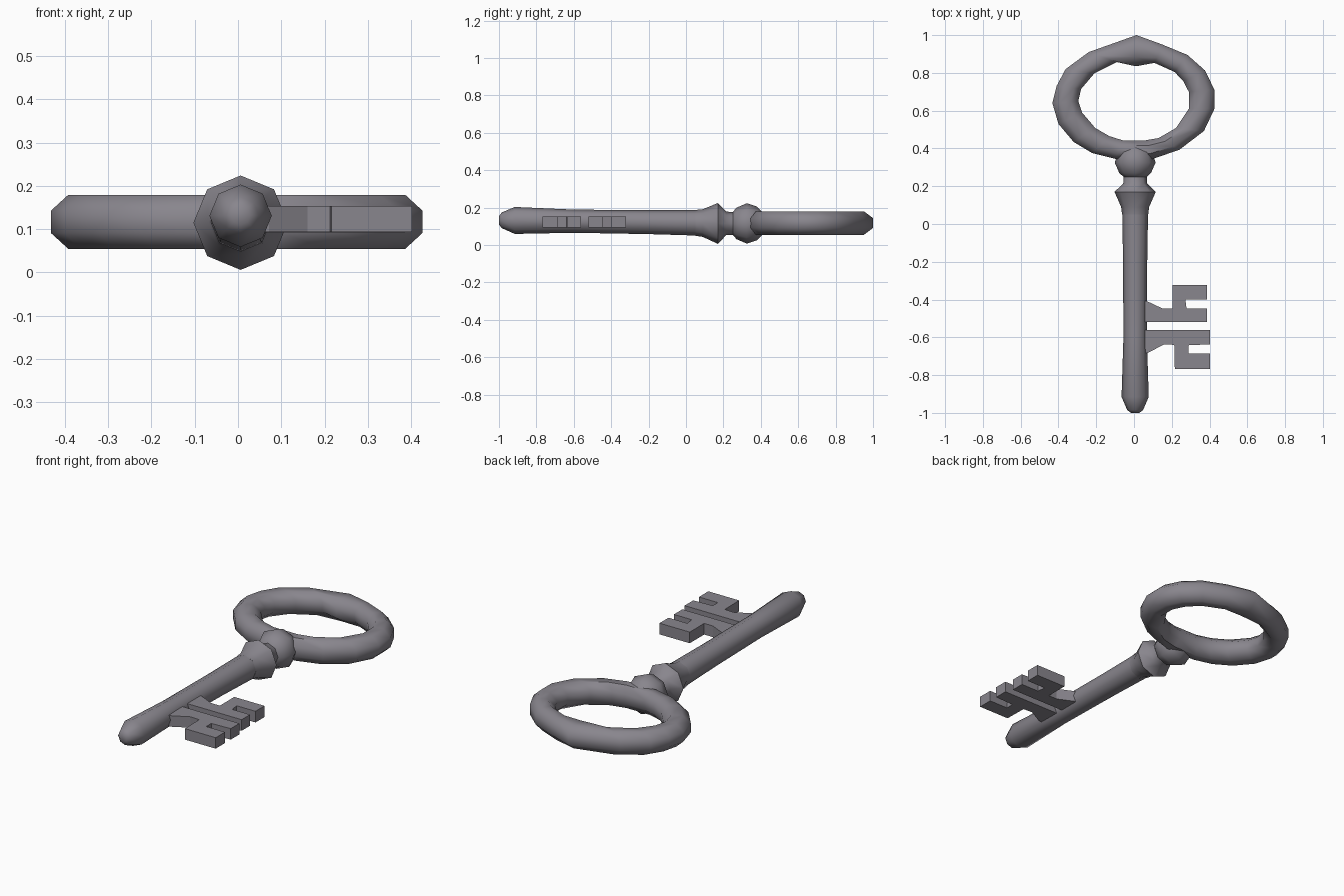
import bpy, bmesh, math
from mathutils import Vector

if "Cube" in bpy.data.objects:
    bpy.data.objects.remove(bpy.data.objects["Cube"])

iron = bpy.data.materials.new("dull grey iron")
iron.diffuse_color = (0.25, 0.238, 0.268, 1)
iron.use_nodes = True
iron.node_tree.nodes["Principled BSDF"].inputs["Base Color"].default_value = iron.diffuse_color


def finish(name, bm, smooth_angle=None):
    bmesh.ops.recalc_face_normals(bm, faces=bm.faces)
    me = bpy.data.meshes.new(name)
    bm.to_mesh(me)
    bm.free()
    me.materials.append(iron)
    ob = bpy.data.objects.new(name, me)
    bpy.context.collection.objects.link(ob)
    if smooth_angle:
        bpy.ops.object.select_all(action='DESELECT')
        ob.select_set(True)
        bpy.context.view_layer.objects.active = ob
        bpy.ops.object.shade_smooth_by_angle(angle=math.radians(smooth_angle))
    return ob


def skin(bm, loops, closed):
    """Bridge a row of equal vertex loops; cap the ends when open."""
    n = len(loops[0])
    pairs = list(zip(loops, loops[1:]))
    if closed:
        pairs.append((loops[-1], loops[0]))
    for a, b in pairs:
        for i in range(n):
            j = (i + 1) % n
            bm.faces.new((a[i], a[j], b[j], b[i]))
    if not closed:
        bm.faces.new(loops[0])
        bm.faces.new(loops[-1])


def turned(name, stations, sides=8):
    """Turned part along y; stations are (y, radius, centre z)."""
    bm = bmesh.new()
    loops = []
    for y, r, z in stations:
        loops.append([bm.verts.new((0.006 + r * math.sin(2 * math.pi * i / sides), y,
                                    z + r * math.cos(2 * math.pi * i / sides)))
                      for i in range(sides)])
    skin(bm, loops, False)
    return finish(name, bm, 50)


def plate(name, outline, z0, z1):
    bm = bmesh.new()
    f = bm.faces.new([bm.verts.new((x, y, z0)) for x, y in outline])
    ext = bmesh.ops.extrude_face_region(bm, geom=[f])
    bmesh.ops.translate(bm, vec=(0, 0, z1 - z0),
                        verts=[v for v in ext["geom"] if isinstance(v, bmesh.types.BMVert)])
    return finish(name, bm)


# Shaft with rounded tip
turned("shaft", [(-1.0, 0.022, 0.132), (-0.985, 0.042, 0.132), (-0.915, 0.072, 0.131),
                 (-0.6, 0.062, 0.127), (-0.2, 0.064, 0.122), (0.1, 0.069, 0.118)])

# Flared collar and neck
turned("collar", [(0.05, 0.069, 0.118), (0.09, 0.074, 0.117), (0.17, 0.109, 0.115),
                  (0.215, 0.063, 0.115), (0.28, 0.06, 0.115)])

# Ball between collar and bow
turned("ball", [(0.24, 0.05, 0.115), (0.27, 0.084, 0.115), (0.325, 0.108, 0.115),
                (0.38, 0.09, 0.115), (0.415, 0.055, 0.115), (0.432, 0.02, 0.115)])

# Bow: slightly uneven hand-forged ring, given as outer and inner points
bow_points = [
    ((0.013, 1.0), (0.01, 0.835)), ((0.15, 0.95), (0.108, 0.853)),
    ((0.283, 0.895), (0.215, 0.805)), ((0.376, 0.813), (0.262, 0.755)),
    ((0.426, 0.71), (0.29, 0.70)), ((0.426, 0.61), (0.29, 0.61)),
    ((0.37, 0.492), (0.222, 0.508)), ((0.24, 0.393), (0.13, 0.455)),
    ((0.10, 0.345), (0.06, 0.443)), ((-0.10, 0.345), (-0.06, 0.443)),
    ((-0.22, 0.375), (-0.13, 0.465)), ((-0.32, 0.435), (-0.205, 0.508)),
    ((-0.40, 0.53), (-0.275, 0.59)), ((-0.432, 0.64), (-0.295, 0.65)),
    ((-0.41, 0.73), (-0.28, 0.715)), ((-0.362, 0.82), (-0.21, 0.797)),
    ((-0.24, 0.91), (-0.09, 0.857)), ]
bm = bmesh.new()
loops = []
for outer, inner in bow_points:
    o, i = Vector(outer), Vector(inner)
    mid, half = (o + i) / 2, (o - i) / 2
    loop = []
    for k in range(8):
        a = math.pi * (k + 0.5) / 4
        p = mid + half * (math.cos(a) / math.cos(math.pi / 8))
        loop.append(bm.verts.new((p.x, p.y, 0.117 + 0.0625 * math.sin(a) / math.cos(math.pi / 8))))
    loops.append(loop)
skin(bm, loops, True)
finish("bow", bm, 50)

# Two bits with notched teeth
plate("upper_bit", [(0.02, -0.40), (0.065, -0.407), (0.15, -0.447), (0.203, -0.447),
                    (0.203, -0.322), (0.386, -0.322), (0.386, -0.40), (0.272, -0.40),
                    (0.278, -0.447), (0.386, -0.447), (0.386, -0.52), (0.02, -0.52)],
      0.092, 0.153)
plate("lower_bit", [(0.02, -0.683), (0.072, -0.683), (0.16, -0.637), (0.213, -0.64),
                    (0.216, -0.767), (0.402, -0.767), (0.402, -0.686), (0.288, -0.686),
                    (0.288, -0.642), (0.402, -0.637), (0.402, -0.562), (0.02, -0.562)],
      0.093, 0.153)
